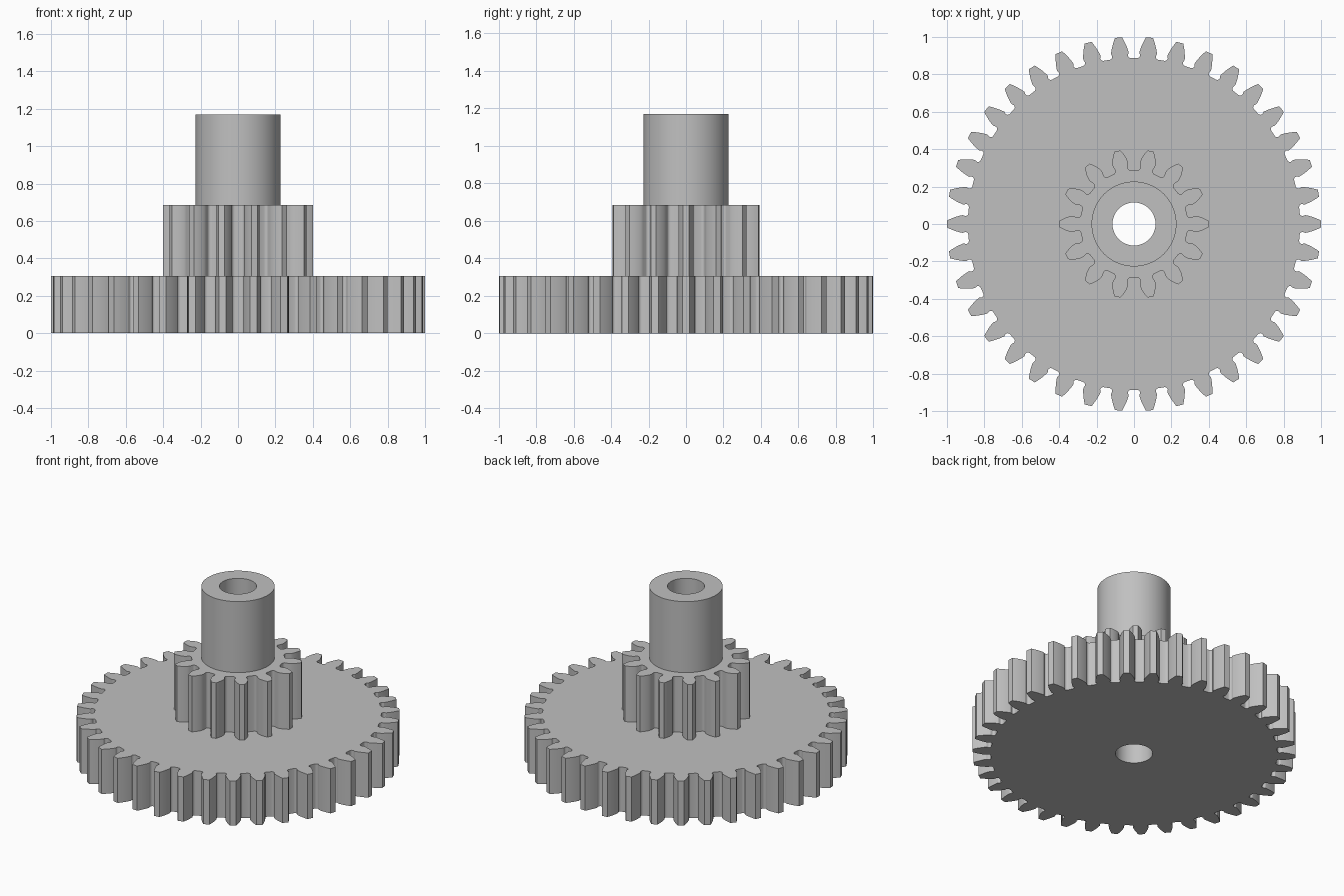
import bpy
import bmesh
from math import acos, cos, sin, pi, radians, sqrt, tan

default = bpy.data.objects.get("Cube")
if default:
    bpy.data.objects.remove(default, do_unlink=True)

MODULE = 0.05
PRESSURE = radians(20)
BORE = 0.115

grey = bpy.data.materials.new("plain_grey")
grey.use_nodes = True
grey.diffuse_color = (0.53, 0.53, 0.53, 1)
grey.node_tree.nodes["Principled BSDF"].inputs["Base Color"].default_value = grey.diffuse_color


def polar(r, a):
    return r * cos(a), r * sin(a)


def circle(radius, count=96):
    return [polar(radius, 2 * pi * i / count) for i in range(count)]


def gear_outline(teeth):
    """Involute teeth with slightly undercut, rounded roots; one tooth points to +x."""
    pitch = MODULE * teeth / 2
    base = pitch * cos(PRESSURE)
    tip, root = pitch + MODULE, pitch - 1.25 * MODULE

    def involute(r):
        a = acos(min(1, base / r))
        return tan(a) - a

    def half_angle(r):
        return pi / (2 * teeth) + involute(PRESSURE_R) - involute(r)

    PRESSURE_R = pitch
    start = max(base, root + 0.03)
    # Upper half of one tooth, from the tip down to the root
    flank = []
    for i in range(7):
        r = tip + (start - tip) * i / 6
        flank.append((r, half_angle(r)))
    # Rounded root corner
    gap = pi / teeth
    floor = min(0.032 / root, gap * 0.55)
    fillet = 0.016
    for i in range(5):
        t = pi / 2 * i / 4
        flank.append((root + fillet * (1 - sin(t)),
                      gap - floor + (1 - cos(t)) * fillet / root))
    half = [(r, -a) for r, a in reversed(flank)] + flank
    return [polar(r, a + 2 * pi * k / teeth) for k in range(teeth) for r, a in half]


def bored_part(name, outline, bottom, top):
    """Extrude an outline with the central bore cut out of it."""
    curve = bpy.data.curves.new(name, "CURVE")
    curve.dimensions = "2D"
    curve.fill_mode = "BOTH"
    curve.extrude = (top - bottom) / 2
    for points in (outline, circle(BORE)):
        spline = curve.splines.new("POLY")
        spline.points.add(len(points) - 1)
        for point, (x, y) in zip(spline.points, points):
            point.co = (x, y, 0, 1)
        spline.use_cyclic_u = True
    helper = bpy.data.objects.new(name + "_outline", curve)
    bpy.context.collection.objects.link(helper)
    bpy.context.view_layer.update()
    mesh = bpy.data.meshes.new_from_object(
        helper.evaluated_get(bpy.context.evaluated_depsgraph_get()))
    bpy.data.objects.remove(helper, do_unlink=True)

    # Weld the caps to the walls and lift the part into place
    bm = bmesh.new()
    bm.from_mesh(mesh)
    bmesh.ops.remove_doubles(bm, verts=bm.verts, dist=0.0002)
    bmesh.ops.translate(bm, verts=bm.verts, vec=(0, 0, (top + bottom) / 2))
    bmesh.ops.recalc_face_normals(bm, faces=bm.faces)
    bm.to_mesh(mesh)
    bm.free()
    mesh.name = name
    mesh.materials.clear()
    mesh.materials.append(grey)
    part = bpy.data.objects.new(name, mesh)
    bpy.context.collection.objects.link(part)
    bpy.ops.object.select_all(action="DESELECT")
    part.select_set(True)
    bpy.context.view_layer.objects.active = part
    bpy.ops.object.shade_smooth_by_angle(angle=radians(25))
    return part


# Large wheel, small pinion and plain hub stacked on one bore
bored_part("large_gear", gear_outline(38), 0, 0.305)
bored_part("small_gear", gear_outline(14), 0.305, 0.685)
bored_part("hub_tube", circle(0.227), 0.685, 1.17)
